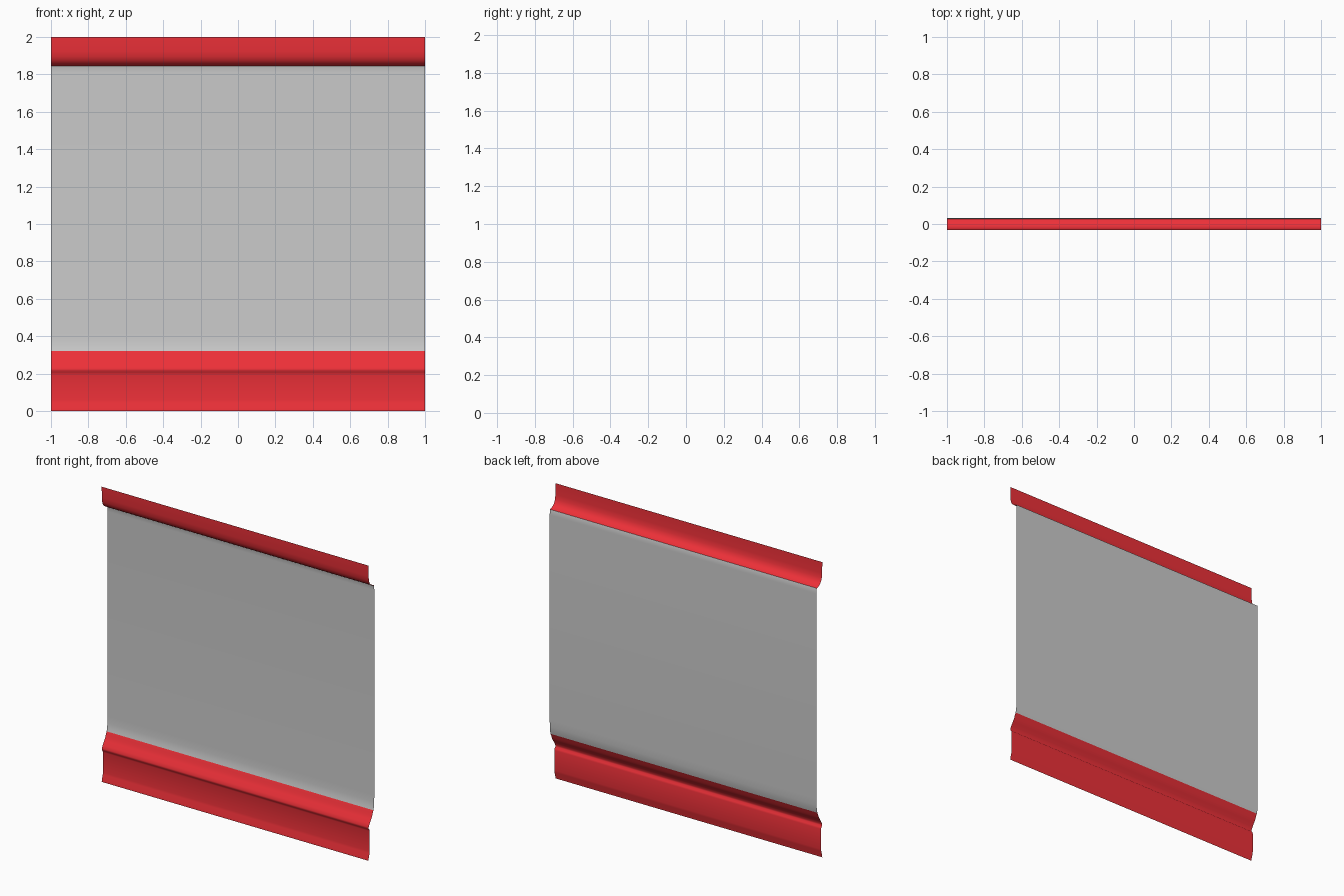
import bpy

if "Cube" in bpy.data.objects:
    bpy.data.objects.remove(bpy.data.objects["Cube"])

red = bpy.data.materials.new("red_paint")
red.diffuse_color = (0.85, 0.03, 0.04, 1)
red.use_nodes = True
red.node_tree.nodes["Principled BSDF"].inputs["Base Color"].default_value = red.diffuse_color


def strip(name, profile, material=None):
    """Sweep a (y, z) profile across the full width as a thin open sheet facing -y."""
    verts = [(x, y, z) for y, z in profile for x in (-1, 1)]
    faces = [(2 * i, 2 * i + 1, 2 * i + 3, 2 * i + 2) for i in range(len(profile) - 1)]
    mesh = bpy.data.meshes.new(name)
    mesh.from_pydata(verts, [], faces)
    for p in mesh.polygons:
        p.use_smooth = True
    if material:
        mesh.materials.append(material)
    obj = bpy.data.objects.new(name, mesh)
    bpy.context.collection.objects.link(obj)
    return obj


# Skirting board: flared foot, flat face, rounded bead and sloping cap
strip("skirting_board", [
    (-0.031, 0.0), (-0.029, 0.015), (-0.02, 0.045), (-0.018, 0.06),
    (-0.018, 0.195), (-0.021, 0.207), (-0.029, 0.216), (-0.029, 0.226),
    (-0.02, 0.245), (-0.004, 0.268), (0.008, 0.288), (0.014, 0.305),
    (0.022, 0.322)], red)

# Wall panel, curving in slightly at both ends
strip("wall_panel", [
    (0.022, 0.322), (0.027, 0.345), (0.03, 0.375), (0.031, 0.42),
    (0.031, 1.81), (0.03, 1.832), (0.027, 1.845)])

# Crown moulding: cove rising to a vertical lip
strip("crown_moulding", [
    (0.027, 1.845), (0.01, 1.85), (-0.006, 1.86), (-0.018, 1.875),
    (-0.026, 1.895), (-0.03, 1.925), (-0.031, 2.0)], red)
